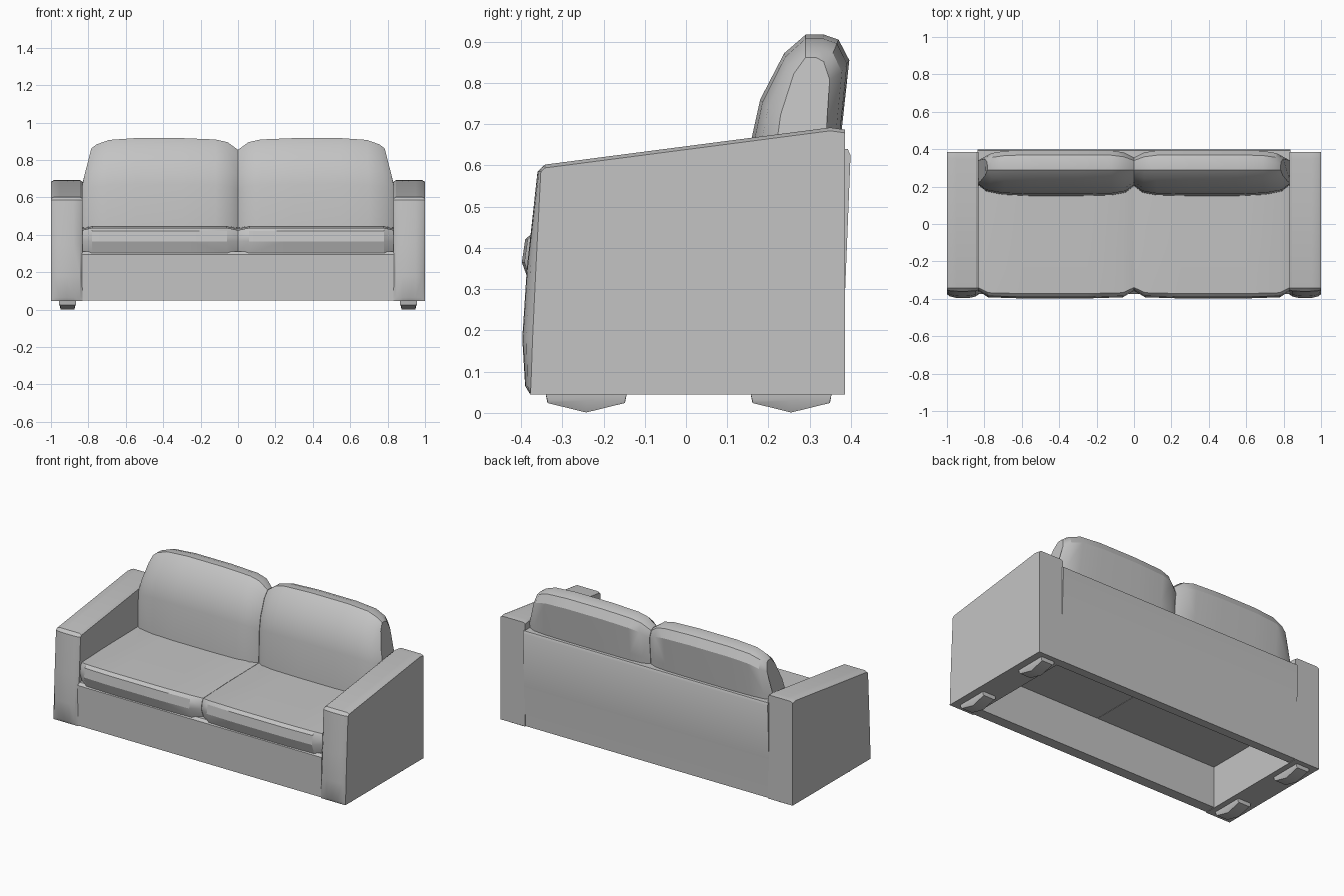
import bpy, bmesh, math

if "Cube" in bpy.data.objects:
    bpy.data.objects.remove(bpy.data.objects["Cube"], do_unlink=True)

GREY = (0.55, 0.55, 0.55, 1)
fabric = bpy.data.materials.new("grey_fabric")
fabric.use_nodes = True
fabric.diffuse_color = GREY
fabric.node_tree.nodes["Principled BSDF"].inputs["Base Color"].default_value = GREY


def loft(name, rings, angle=28):
    """Skin a row of equal rings, cap both ends and shade by angle."""
    bm = bmesh.new()
    rows = [[bm.verts.new(p) for p in ring] for ring in rings]
    n = len(rows[0])
    for a, b in zip(rows, rows[1:]):
        for i in range(n):
            j = (i + 1) % n
            bm.faces.new((a[i], a[j], b[j], b[i]))
    bm.faces.new(rows[0])
    bm.faces.new(rows[-1])
    bmesh.ops.recalc_face_normals(bm, faces=bm.faces)
    mesh = bpy.data.meshes.new(name)
    bm.to_mesh(mesh)
    bm.free()
    mesh.materials.append(fabric)
    obj = bpy.data.objects.new(name, mesh)
    bpy.context.collection.objects.link(obj)
    bpy.ops.object.select_all(action="DESELECT")
    obj.select_set(True)
    bpy.context.view_layer.objects.active = obj
    bpy.ops.object.shade_smooth_by_angle(angle=math.radians(angle))
    return obj


def prism(name, x0, x1, profile):
    return loft(name, [[(x, y, z) for y, z in profile] for x in (x0, x1)])


def arm(name, s):
    # front edge bulges in the middle: (edge y, z, bulge)
    profile = [(-0.378, 0.045, 0), (-0.376, 0.065, 0.014), (-0.372, 0.18, 0.025),
               (-0.364, 0.35, 0.022), (-0.352, 0.585, 0.008), (-0.342, 0.602, 0),
               (0.35, 0.692, 0), (0.385, 0.687, 0), (0.385, 0.045, 0)]
    rings = []
    for x, k, drop in [(0.832, 0, 0.008), (0.845, 0.6, 0), (0.88, 0.93, 0), (0.915, 1, 0),
                       (0.95, 0.93, 0), (0.985, 0.6, 0), (1.0, 0, 0.008)]:
        rings.append([(s * x, y - b * k, z - (drop if z > 0.59 else 0)) for y, z, b in profile])
    loft(name, rings)


def seat_cushion(name, s):
    # (y, z, share of the corner rounding)
    profile = [(-0.375, 0.302, 1), (-0.398, 0.365, 1), (-0.39, 0.42, 1),
               (-0.372, 0.437, 0.8), (-0.1, 0.445, 0), (0.33, 0.45, 0), (0.33, 0.302, 0)]
    rings = []
    for x, inset, drop in [(0.001, 0.04, 0.012), (0.06, 0.006, 0), (0.25, 0, 0),
                           (0.6, 0, 0), (0.78, 0.006, 0), (0.832, 0.04, 0.012)]:
        rings.append([(s * x, y + inset * k, z - (drop if z > 0.4 else 0)) for y, z, k in profile])
    loft(name, rings)


def back_cushion(name, s):
    profile = [(0.15, 0.44), (0.16, 0.67), (0.18, 0.76), (0.238, 0.872), (0.29, 0.917),
               (0.335, 0.917), (0.37, 0.905), (0.396, 0.855), (0.378, 0.69), (0.35, 0.44)]
    # (x, lean near the top, depth scale, height scale)
    stations = [(0.001, 0, 0.62, 0.87), (0.045, -0.01, 0.87, 0.955), (0.12, 0, 0.97, 0.985),
                (0.3, 0, 1, 1), (0.55, 0, 1, 1), (0.7, 0.01, 0.95, 0.98),
                (0.788, 0.03, 0.83, 0.93), (0.838, 0.05, 0.55, 0.885)]
    rings = []
    for x, lean, depth, height in stations:
        ring = []
        for y, z in profile:
            t = max(0, (z - 0.68) / 0.22)
            ring.append((s * (x - lean * t), 0.29 + (y - 0.29) * depth, 0.44 + (z - 0.44) * height))
        rings.append(ring)
    loft(name, rings)


def foot(name, s, y):
    # shallow pad, tapered towards its lowest ridge
    rings = []
    for x, low in [(0.867, 0.03), (0.875, 0), (0.948, 0), (0.956, 0.03)]:
        rings.append([(s * x, y + dy, max(z, low)) for dy, z in
                      [(-0.099, 0.05), (-0.094, 0.024), (0, 0.001), (0.094, 0.024), (0.099, 0.05)]])
    loft(name, rings)


# paired parts
for side, s in (("left", 1), ("right", -1)):
    arm(side + "_arm", s)
    seat_cushion(side + "_seat_cushion", s)
    back_cushion(side + "_back_cushion", s)
    foot(side + "_front_foot", s, -0.242)
    foot(side + "_back_foot", s, 0.255)

# hollow base: front rail and leaning back panel
prism("front_rail", -0.835, 0.835,
      [(-0.375, 0.048), (-0.375, 0.295), (-0.36, 0.31), (-0.31, 0.31), (-0.31, 0.048)])
prism("back_panel", -0.838, 0.838,
      [(0.383, 0.048), (0.386, 0.3), (0.399, 0.625), (0.392, 0.64), (0.34, 0.64), (0.33, 0.048)])
